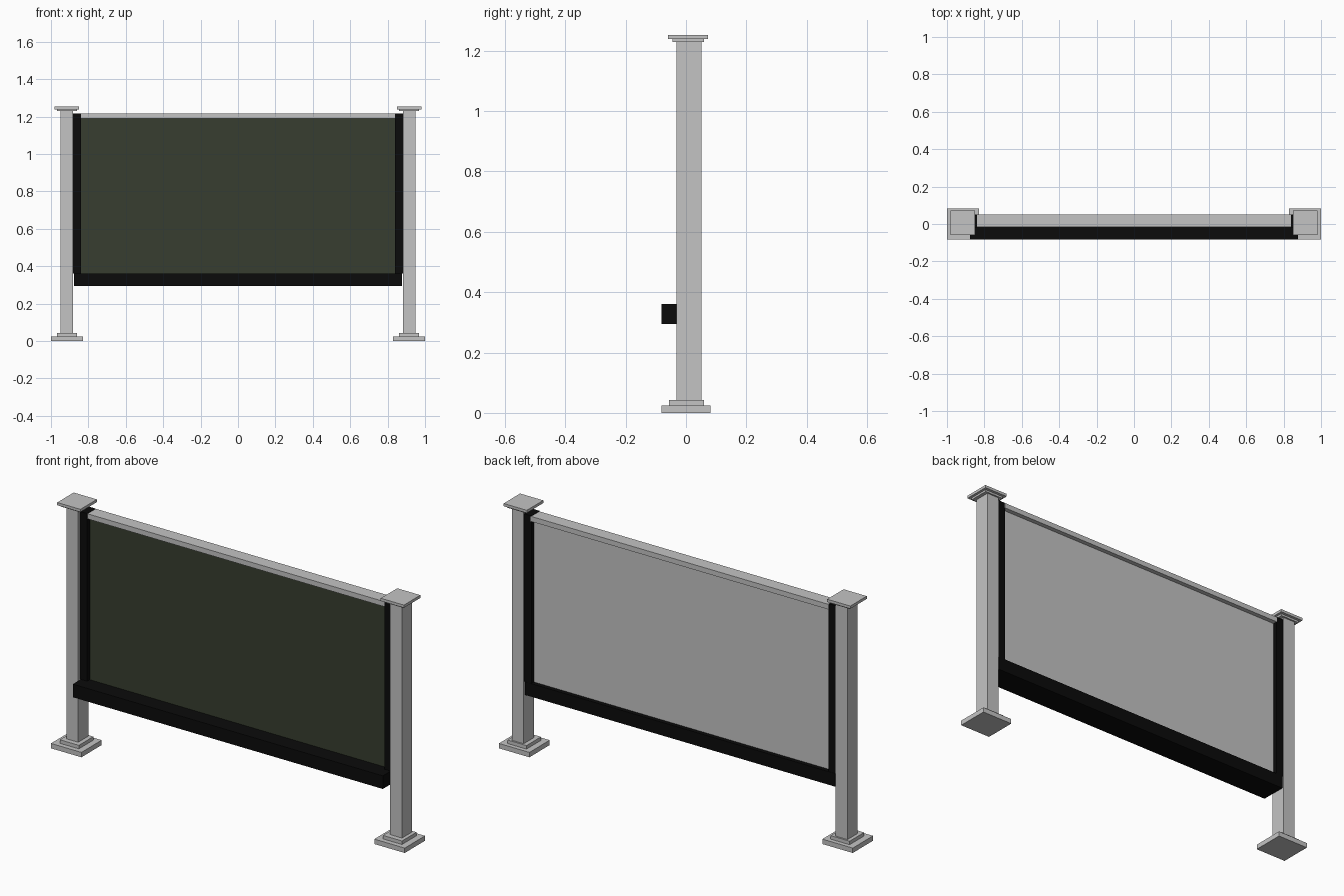
import bpy

if "Cube" in bpy.data.objects:
    bpy.data.objects.remove(bpy.data.objects["Cube"])


def material(name, rgb):
    m = bpy.data.materials.new(name)
    m.diffuse_color = (*rgb, 1.0)
    m.use_nodes = True
    m.node_tree.nodes["Principled BSDF"].inputs["Base Color"].default_value = m.diffuse_color
    return m


GREY = material("light grey", (0.55, 0.55, 0.55))
BLACK = material("black", (0.0033, 0.0033, 0.0033))
GREEN = material("dark olive", (0.039, 0.048, 0.029))


def box(name, x, y, z, mat):
    """Box from (min, max) ranges on each axis."""
    verts = [(a, b, c) for c in z for b in y for a in x]
    faces = [(0, 2, 3, 1), (4, 5, 7, 6), (0, 1, 5, 4),
             (2, 6, 7, 3), (0, 4, 6, 2), (1, 3, 7, 5)]
    me = bpy.data.meshes.new(name)
    me.from_pydata(verts, [], faces)
    me.materials.append(mat)
    ob = bpy.data.objects.new(name, me)
    bpy.context.collection.objects.link(ob)
    return ob


# Parts repeated on both sides: name, inner/outer x, y range, z range, colour
side_parts = [
    ("base_plate", (0.828, 1.0), (-0.082, 0.082), (0.0, 0.025), GREY),
    ("base_step", (0.860, 0.967), (-0.057, 0.060), (0.025, 0.043), GREY),
    ("post", (0.882, 0.949), (-0.031, 0.051), (0.043, 1.230), GREY),
    ("cap_step", (0.862, 0.967), (-0.045, 0.059), (1.229, 1.239), GREY),
    ("cap_plate", (0.849, 0.980), (-0.060, 0.073), (1.239, 1.253), GREY),
    ("side_rail", (0.840, 0.881), (-0.018, 0.049), (0.361, 1.218), BLACK),
]
for name, (a, b), y, z, mat in side_parts:
    box("right_" + name, (a, b), y, z, mat)
    box("left_" + name, (-b, -a), y, z, mat)

# Rails between the posts
box("top_rail", (-0.842, 0.842), (-0.016, 0.051), (1.190, 1.216), GREY)
box("bottom_rail", (-0.876, 0.876), (-0.082, 0.050), (0.294, 0.361), BLACK)

# Panel: olive on the front, grey on the back
panel = box("panel", (-0.842, 0.842), (0.003, 0.028), (0.355, 1.195), GREY)
panel.data.materials.append(GREEN)
for f in panel.data.polygons:
    f.material_index = 1 if f.normal.y < -0.5 else 0
